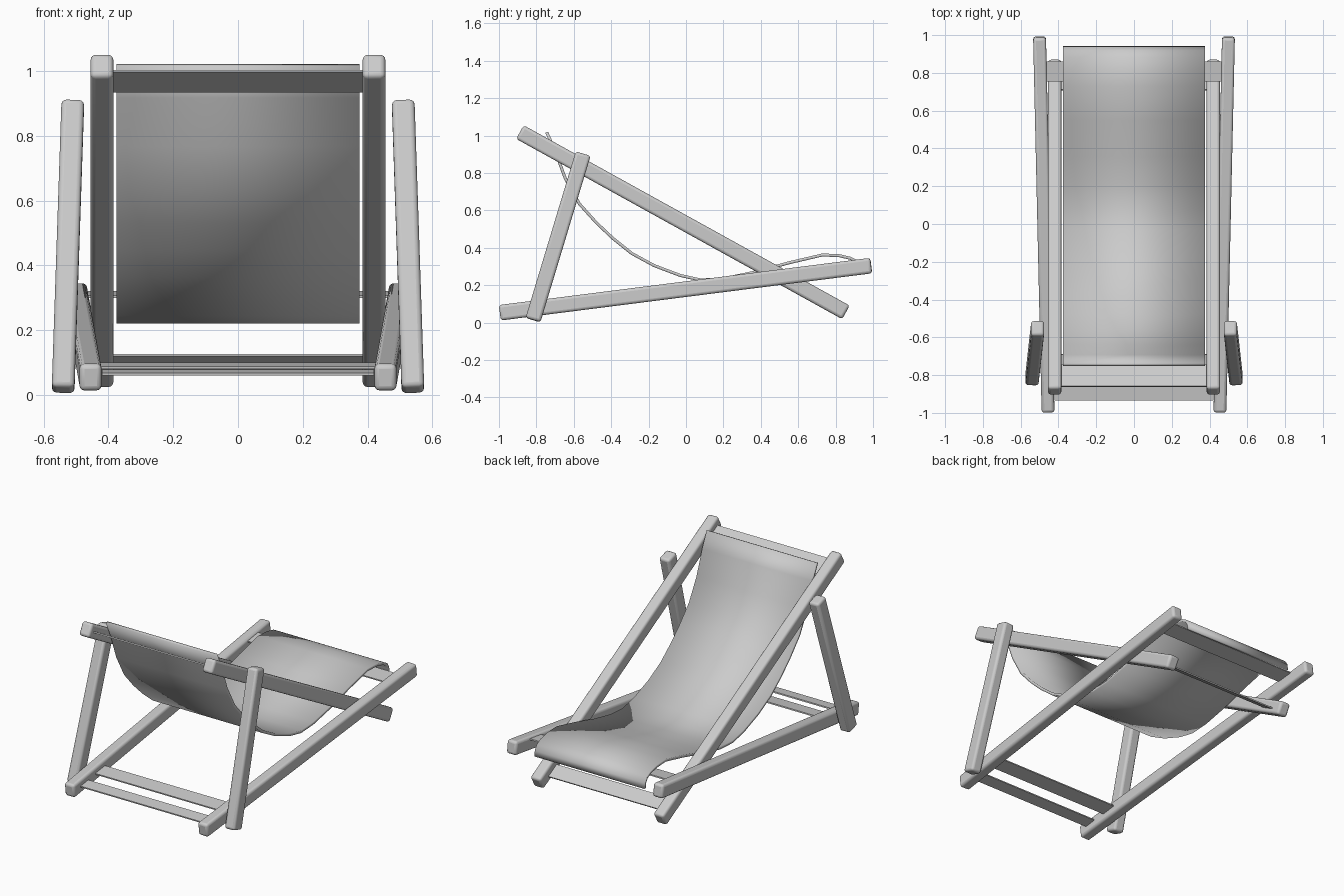
import bpy, math
from mathutils import Vector, Matrix

if "Cube" in bpy.data.objects:
    bpy.data.objects.remove(bpy.data.objects["Cube"])


def beam(name, p0, p1, width, depth, bevel=0.0):
    """Box running from p0 to p1; width lies along x, depth across the run."""
    p0, p1 = Vector(p0), Vector(p1)
    run = (p1 - p0).normalized()
    side = Vector((1, 0, 0))
    side = (side - run * side.dot(run)).normalized()
    up = run.cross(side)
    bpy.ops.mesh.primitive_cube_add(size=1)
    ob = bpy.context.object
    ob.name = name
    size = Matrix.Diagonal((width, (p1 - p0).length, depth, 1))
    # columns (side, run, -up) form a right-handed frame
    rot = Matrix((side, run, -up)).transposed().to_4x4()
    ob.data.transform(Matrix.Translation((p0 + p1) / 2) @ rot @ size)
    if bevel:
        mod = ob.modifiers.new("rounded_edges", 'BEVEL')
        mod.width = bevel
        mod.segments = 3
        bpy.ops.object.shade_smooth_by_angle(angle=math.radians(35))
    return ob


# side timbers, one of each per side
for s, tag in ((-1, "left"), (1, "right")):
    beam("back_rail_" + tag, (s * 0.42, -0.888, 1.019), (s * 0.42, 0.855, 0.055),
         0.07, 0.083, 0.015)
    beam("seat_rail_" + tag, (s * 0.455, -0.995, 0.053), (s * 0.50, 0.99, 0.305),
         0.068, 0.083, 0.015)
    beam("prop_leg_" + tag, (s * 0.54, -0.818, 0.014), (s * 0.51, -0.55, 0.903),
         0.07, 0.083, 0.015)

# thin flat slats joining the timbers
slats = {
    "front_slat": ((-0.935, 0.064), (-0.86, 0.074), 0.84),
    "second_slat": ((-0.785, 0.084), (-0.69, 0.096), 0.85),
    "top_slat": ((-0.86, 1.000), (-0.745, 0.937), 0.79),
    "lower_slat": ((0.71, 0.123), (0.79, 0.079), 0.79),
    "seat_end_slat": ((0.755, 0.303), (0.86, 0.316), 0.94),
}
for name, ((y0, z0), (y1, z1), w) in slats.items():
    beam(name, (0, y0, z0), (0, y1, z1), w, 0.008)

# hanging cloth: side profile swept across the width
profile = [(-0.745, 1.018), (-0.70, 0.92), (-0.645, 0.77), (-0.57, 0.635),
           (-0.48, 0.535), (-0.39, 0.45), (-0.29, 0.37), (-0.17, 0.305),
           (-0.03, 0.252), (0.08, 0.228), (0.20, 0.235), (0.36, 0.268),
           (0.55, 0.32), (0.73, 0.362), (0.82, 0.358), (0.88, 0.344),
           (0.915, 0.325), (0.932, 0.298), (0.934, 0.265)]
n = len(profile)
verts = [(x, y, z) for x in (-0.375, 0.375) for y, z in profile]
faces = [(i, n + i, n + i + 1, i + 1) for i in range(n - 1)]
mesh = bpy.data.meshes.new("cloth_seat")
mesh.from_pydata(verts, [], faces)
cloth = bpy.data.objects.new("cloth_seat", mesh)
bpy.context.collection.objects.link(cloth)
thick = cloth.modifiers.new("thickness", 'SOLIDIFY')
thick.thickness = 0.016
thick.offset = 0
bpy.ops.object.select_all(action='DESELECT')
cloth.select_set(True)
bpy.context.view_layer.objects.active = cloth
bpy.ops.object.shade_smooth_by_angle(angle=math.radians(40))
